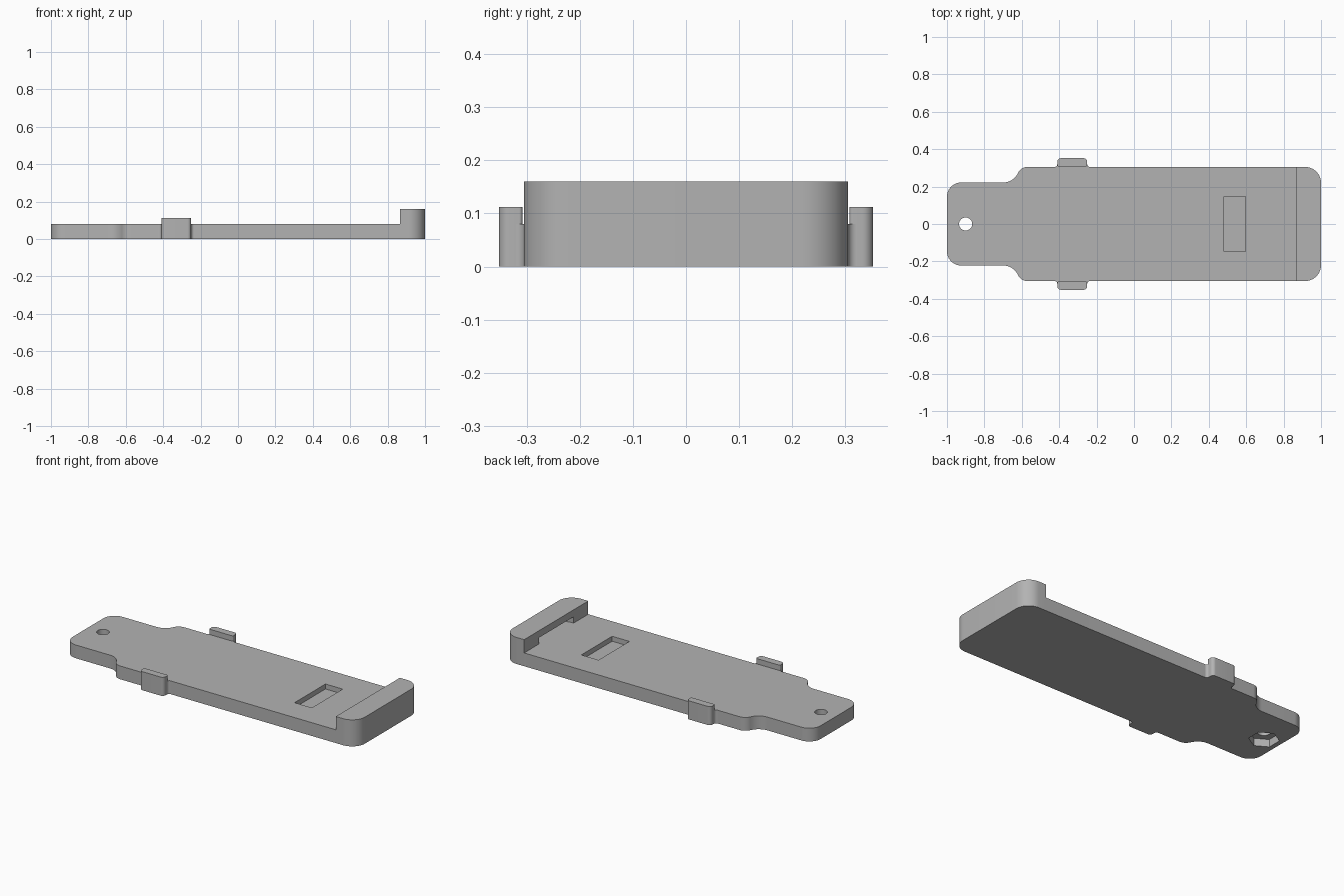
import bpy, bmesh, math
from mathutils import Vector

if "Cube" in bpy.data.objects:
    bpy.data.objects.remove(bpy.data.objects["Cube"])

grey = bpy.data.materials.new("light grey plastic")
grey.use_nodes = True
COLOUR = (0.45, 0.45, 0.45, 1)
grey.diffuse_color = COLOUR
grey.node_tree.nodes["Principled BSDF"].inputs["Base Color"].default_value = COLOUR


def rounded(corners, steps=8):
    """Closed outline from (x, y, radius) corners, each turned into an arc."""
    outline = []
    for i, (x, y, r) in enumerate(corners):
        p = Vector((x, y))
        if r == 0:
            outline.append(p)
            continue
        a = (Vector(corners[i - 1][:2]) - p).normalized()
        b = (Vector(corners[(i + 1) % len(corners)][:2]) - p).normalized()
        half = a.angle(b) / 2
        centre = p + (a + b).normalized() * r / math.sin(half)
        start = p + a * r / math.tan(half) - centre
        end = p + b * r / math.tan(half) - centre
        for k in range(steps + 1):
            t = k / steps
            spoke = start.lerp(end, t).normalized() if 0 < t < 1 else (start, end)[k > 0]
            outline.append(centre + spoke.normalized() * r)
    return outline


def mirrored(half):
    return half + [(x, -y, r) for x, y, r in reversed(half)]


def box(x0, x1, y0, y1, r=0.0):
    return [(x0, y0, r), (x0, y1, r), (x1, y1, r), (x1, y0, r)]


def ring(x, y, r, sides):
    """Regular polygon with a corner pointing along y."""
    return [(x + r * math.sin(k * math.tau / sides), y + r * math.cos(k * math.tau / sides), 0)
            for k in range(sides)]


def prism(name, corners, z0, z1):
    bm = bmesh.new()
    face = bm.faces.new([bm.verts.new((p.x, p.y, z0)) for p in rounded(corners)])
    top = bmesh.ops.extrude_face_region(bm, geom=[face])["geom"]
    bmesh.ops.translate(bm, vec=(0, 0, z1 - z0),
                        verts=[v for v in top if isinstance(v, bmesh.types.BMVert)])
    bmesh.ops.recalc_face_normals(bm, faces=bm.faces)
    mesh = bpy.data.meshes.new(name)
    bm.to_mesh(mesh)
    bm.free()
    mesh.materials.append(grey)
    obj = bpy.data.objects.new(name, mesh)
    bpy.context.collection.objects.link(obj)
    return obj


def finish(obj, cutters=()):
    """Cut the openings out of a part and smooth its rounded walls."""
    bpy.context.view_layer.objects.active = obj
    bpy.ops.object.select_all(action='DESELECT')
    obj.select_set(True)
    for cutter in cutters:
        mod = obj.modifiers.new("cut", 'BOOLEAN')
        mod.operation, mod.solver, mod.object = 'DIFFERENCE', 'EXACT', cutter
        bpy.ops.object.modifier_apply(modifier=mod.name)
        bpy.data.objects.remove(cutter)
    bpy.ops.object.shade_smooth_by_angle(angle=math.radians(30))


THICK, STOP_X, SIDE = 0.08, 0.865, 0.305
CLIP_X0, CLIP_X1 = -0.41, -0.25
HOLE_X = -0.90

# Base plate: narrow tongue, curved shoulders, small flares beside the clips
plate = prism("base_plate", mirrored([
    (-1, 0.222, 0.075), (-0.645, 0.222, 0.085), (-0.605, SIDE, 0.055),
    (CLIP_X0, SIDE, 0.015), (CLIP_X0, 0.32, 0),
    (CLIP_X1, 0.32, 0), (CLIP_X1, SIDE, 0.015), (STOP_X, SIDE, 0)]), 0, THICK)

# Screw hole with hexagonal nut recess below, and the shallow pocket on top
finish(plate, [
    prism("screw_hole", ring(HOLE_X, 0, 0.035, 32), -0.1, 0.2),
    prism("nut_recess", ring(HOLE_X, 0, 0.083, 6), -0.1, 0.045),
    prism("pocket", box(0.48, 0.595, -0.147, 0.147), 0.05, 0.2)])

# Raised end stop with an undercut slot facing along the plate
stop = prism("end_stop", mirrored([(STOP_X, SIDE, 0), (1, SIDE, 0.085)]), 0, 0.16)
finish(stop, [prism("slot", box(0.78, 0.925, -0.165, 0.165, 0.04), THICK, 0.118)])

# Side clips standing just outside the plate edges
for name, s in (("left_clip", 1), ("right_clip", -1)):
    finish(prism(name, [
        (CLIP_X0, s * 0.308, 0.006), (CLIP_X0, s * 0.352, 0.02),
        (CLIP_X1, s * 0.352, 0.02), (CLIP_X1, s * 0.308, 0.006)], 0, 0.112))
